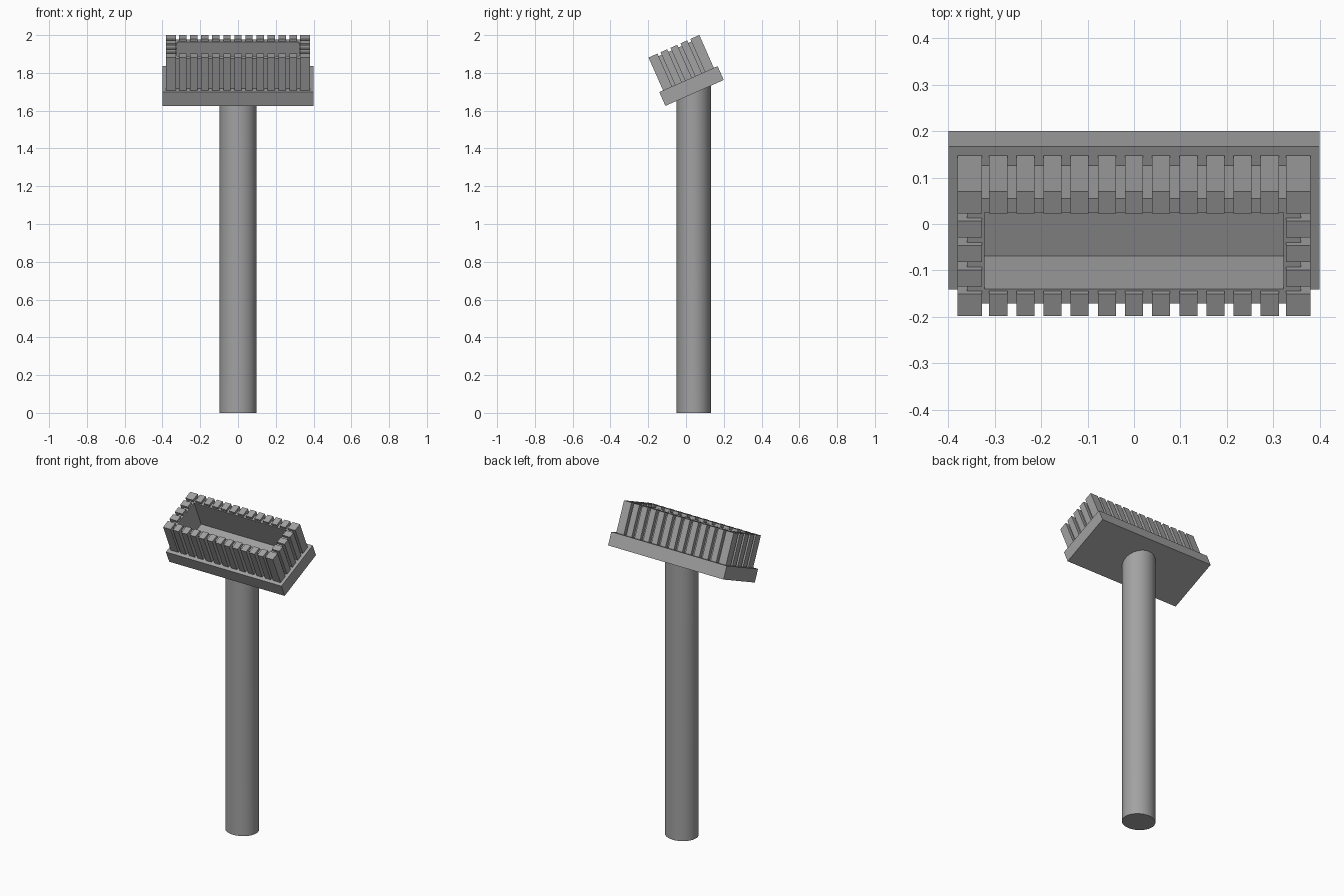
import bpy, bmesh, math
from mathutils import Matrix, Vector

cube = bpy.data.objects.get("Cube")
if cube:
    bpy.data.objects.remove(cube, do_unlink=True)

grey = bpy.data.materials.new("plain grey")
grey.use_nodes = True
colour = (0.36, 0.36, 0.36, 1)
grey.diffuse_color = colour
grey.node_tree.nodes["Principled BSDF"].inputs["Base Color"].default_value = colour

TILT = math.radians(23.9)
HEAD = Matrix.Translation((0, 0.013, 1.767)) @ Matrix.Rotation(TILT, 4, "X")


def finish(name, bm, matrix=Matrix()):
    mesh = bpy.data.meshes.new(name)
    bm.to_mesh(mesh)
    bm.free()
    mesh.materials.append(grey)
    obj = bpy.data.objects.new(name, mesh)
    obj.matrix_world = matrix
    bpy.context.collection.objects.link(obj)
    return obj


def box(bm, x, y, z):
    """Add a box spanning the (low, high) ranges x, y and z."""
    size = [r[1] - r[0] for r in (x, y, z)]
    mid = Vector([(r[0] + r[1]) / 2 for r in (x, y, z)])
    bmesh.ops.create_cube(bm, size=1, matrix=Matrix.Translation(mid) @ Matrix.Diagonal((*size, 1)))


def span(centre, width):
    return centre - width / 2, centre + width / 2


# Head plate, tilted towards the front
bm = bmesh.new()
box(bm, (-0.40, 0.40), (-0.169, 0.169), (-0.08, 0))
finish("head_plate", bm, HEAD)

# Rectangular wall standing on the plate around an open well
IN_X, IN_Y, OUT_X, OUT_Y = 0.322, 0.09, 0.36, 0.124
bm = bmesh.new()
outer = [(-OUT_X, -OUT_Y), (OUT_X, -OUT_Y), (OUT_X, OUT_Y), (-OUT_X, OUT_Y)]
inner = [(-IN_X, -IN_Y), (IN_X, -IN_Y), (IN_X, IN_Y), (-IN_X, IN_Y)]
rings = [[bm.verts.new((x, y, z)) for x, y in ring]
         for ring, z in ((outer, 0), (outer, 0.175), (inner, 0.175), (inner, 0))]
for a, b in zip(rings, rings[1:] + rings[:1]):
    for i in range(4):
        j = (i + 1) % 4
        bm.faces.new((a[i], a[j], b[j], b[i]))
bmesh.ops.recalc_face_normals(bm, faces=bm.faces)
finish("well_wall", bm, HEAD)

# Upright ribs around the wall, rising a little above it
END_X, END_Y, THICK, RIB, TOP = 0.38, 0.147, 0.052, 0.039, (0, 0.19)
long_row = [i * 0.0585 for i in range(-5, 6)]
short_row = [i * 0.058 for i in range(-1, 2)]
bm = bmesh.new()
for side in (-1, 1):
    y_span = span(side * (END_Y - THICK / 2), THICK)
    x_span = span(side * (END_X - THICK / 2), THICK)
    for x in long_row:
        box(bm, span(x, RIB), y_span, TOP)
    for y in short_row:
        box(bm, x_span, span(y, RIB), TOP)
    for end in (-1, 1):
        box(bm, span(end * (END_X - THICK / 2), THICK), y_span, TOP)
finish("wall_ribs", bm, HEAD)

# Round handle, its upper end cut to follow the plate
bm = bmesh.new()
bmesh.ops.create_cone(bm, cap_ends=True, segments=32, radius1=1, radius2=1, depth=1)
for v in bm.verts:
    v.co.x *= 0.098
    v.co.y *= 0.091
    v.co.z = 1.73 + v.co.y * math.tan(TILT) if v.co.z > 0 else 0
    v.co.y += 0.041
handle = finish("handle", bm)
bpy.ops.object.select_all(action="DESELECT")
handle.select_set(True)
bpy.context.view_layer.objects.active = handle
bpy.ops.object.shade_smooth_by_angle(angle=math.radians(35))
